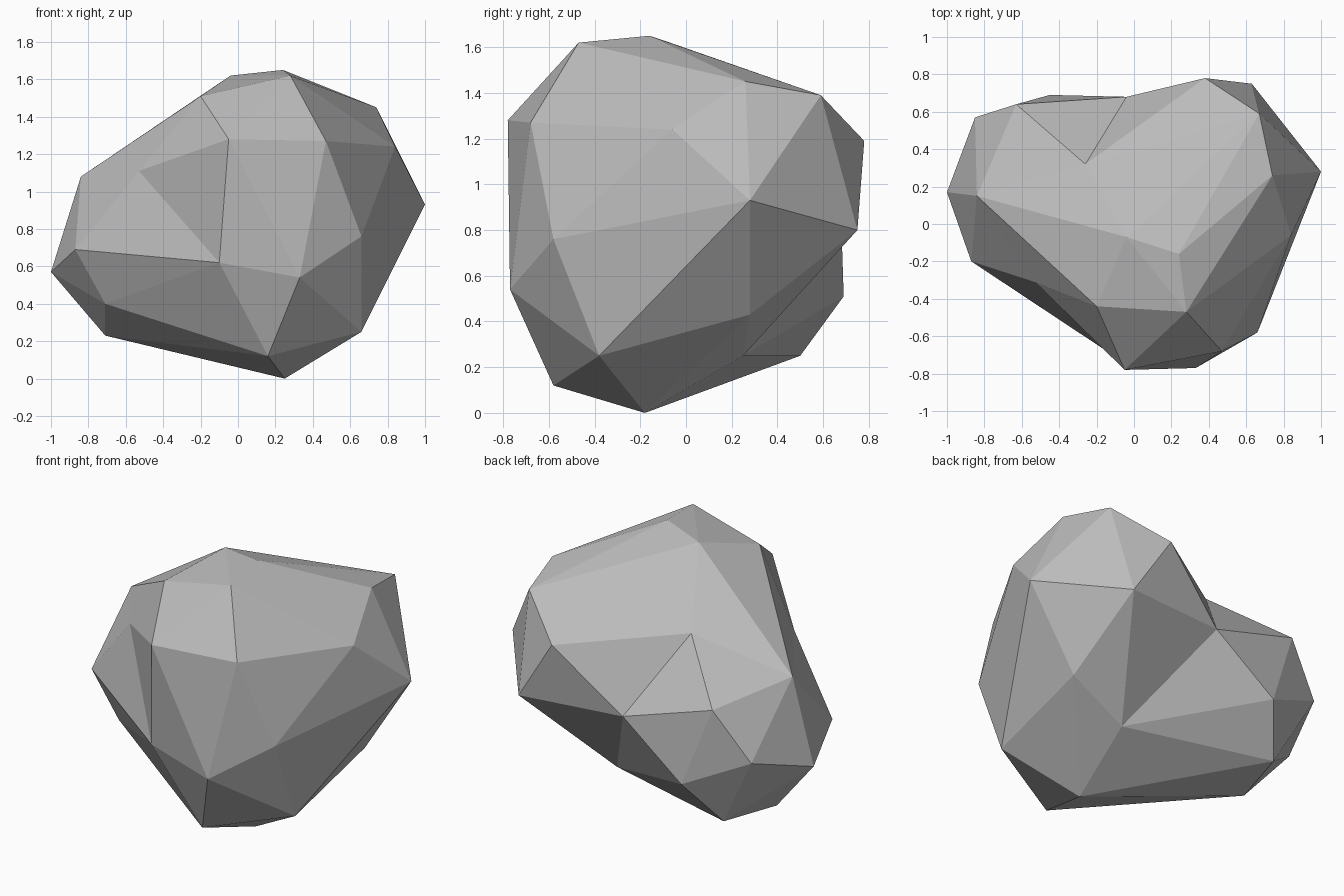
import bpy
import bmesh
from itertools import combinations
from mathutils import Vector

cube = bpy.data.objects.get("Cube")
if cube:
    bpy.data.objects.remove(cube, do_unlink=True)


def flat_material(name, colour):
    material = bpy.data.materials.new(name)
    material.use_nodes = True
    material.diffuse_color = colour
    shader = next(n for n in material.node_tree.nodes if n.type == "BSDF_PRINCIPLED")
    shader.inputs["Base Color"].default_value = colour
    shader.inputs["Roughness"].default_value = 0.9
    return material


# Boulder corners in hundredths, each with the later corners its ridges run to
corners = {
    # left lobe
    "A": (-100, 17, 57, "BCDEed"),
    "B": (-84, 15, 108, "CKFGbcd"),
    "C": (-87, -20, 69, "KLD"),
    "D": (-71, -16, 40, "LTE"),
    "E": (-71, 12, 23, "TUe"),
    # crown
    "F": (-20, -44, 151, "KJIG"),
    "G": (-4, -7, 162, "IHVb"),
    "H": (24, -16, 165, "IOV"),
    "I": (28, -47, 162, "JNPO"),
    # front face
    "J": (-5, -78, 128, "KLMN"),
    "K": (-53, -31, 111, "L"),
    "L": (-10, -71, 62, "TM"),
    "M": (33, -77, 54, "NTSR"),
    "N": (47, -68, 127, "RP"),
    # right flank
    "O": (74, 26, 145, "PQV"),
    "P": (84, -6, 124, "RQ"),
    "Q": (100, 28, 93, "RSYXV"),
    "R": (66, -58, 76, "S"),
    "S": (66, -38, 25, "TUY"),
    # foot
    "T": (16, -58, 12, "U"),
    "U": (25, -18, 0, "Yfe"),
    # back face
    "V": (67, 59, 139, "XWb"),
    "W": (38, 78, 119, "Xab"),
    "X": (63, 75, 80, "Yfa"),
    "Y": (68, 28, 43, "f"),
    "Z": (-45, 69, 51, "afedc"),
    # back notch and its lower rim
    "a": (-4, 68, 82, "fcb"),
    "b": (-26, 32, 126, "c"),
    "c": (-63, 64, 100, "d"),
    "d": (-85, 57, 70, "e"),
    "e": (-61, 50, 25, "f"),
    "f": (30, 25, 25, ""),
}

# Facets: every loop of three ridges carries one flat triangle
bm = bmesh.new()
verts = {key: bm.verts.new(Vector(c[:3]) / 100) for key, c in corners.items()}
ridges = {frozenset((key, other)) for key, c in corners.items() for other in c[3]}
for key, corner in corners.items():
    for first, second in combinations(corner[3], 2):
        if frozenset((first, second)) in ridges:
            bm.faces.new((verts[key], verts[first], verts[second]))
bmesh.ops.recalc_face_normals(bm, faces=bm.faces)

mesh = bpy.data.meshes.new("boulder")
bm.to_mesh(mesh)
bm.free()
mesh.materials.append(flat_material("stone_grey", (0.5, 0.5, 0.5, 1)))
boulder = bpy.data.objects.new("boulder", mesh)
bpy.context.collection.objects.link(boulder)
